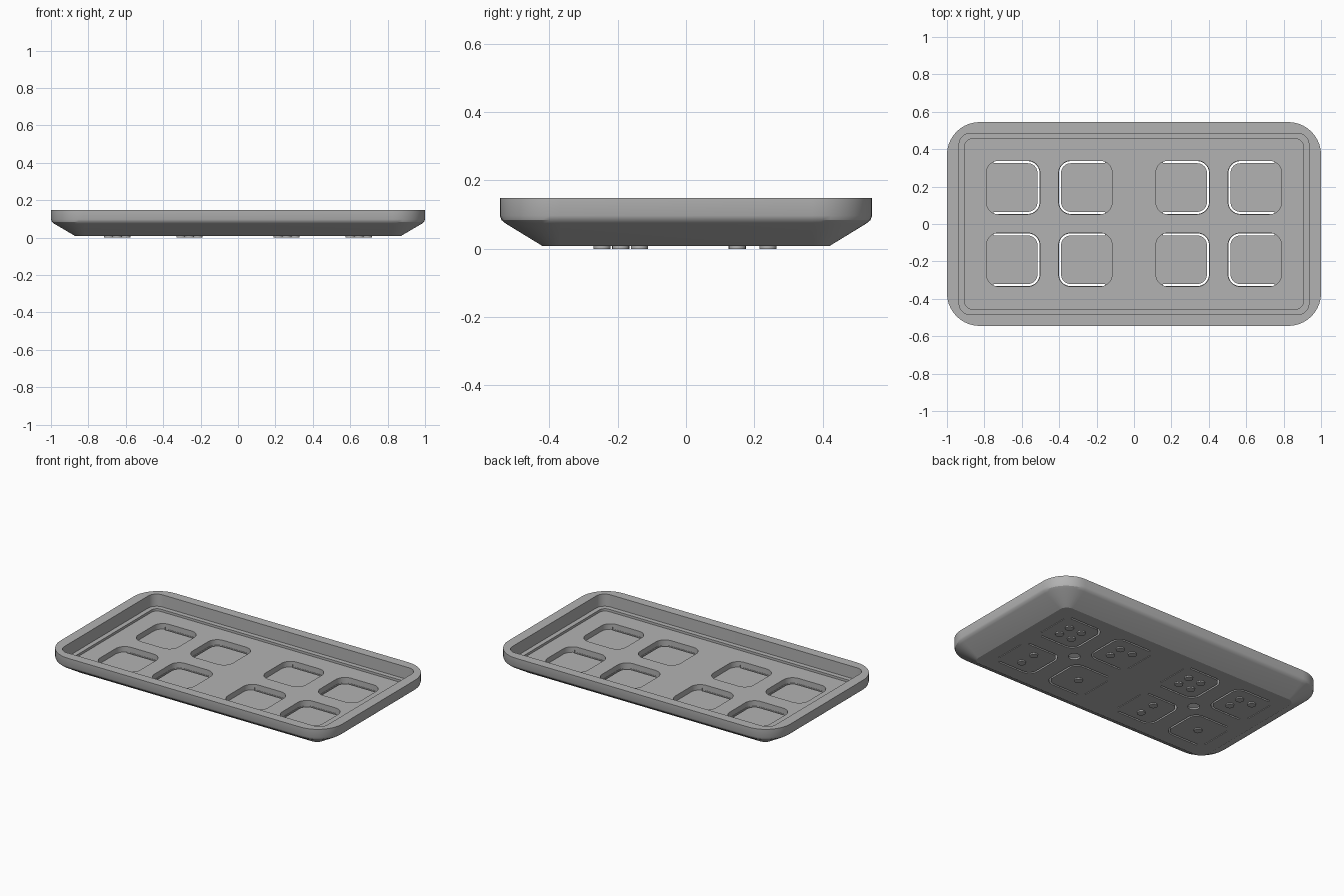
import bpy, bmesh, math
from mathutils import Vector

cube = bpy.data.objects.get("Cube")
if cube:
    bpy.data.objects.remove(cube, do_unlink=True)


def make_material(name, value):
    mat = bpy.data.materials.new(name)
    mat.use_nodes = True
    color = (value, value, value, 1)
    mat.diffuse_color = color
    mat.node_tree.nodes["Principled BSDF"].inputs["Base Color"].default_value = color
    return mat


grey = make_material("mid grey", 0.45)
white = make_material("off white", 0.9)


def rounded_rect(hx, hy, r, z, n=10):
    pts = []
    for k, (sx, sy) in enumerate([(1, 1), (-1, 1), (-1, -1), (1, -1)]):
        for i in range(n + 1):
            a = math.pi / 2 * (k + i / n)
            pts.append(Vector((sx * (hx - r) + r * math.cos(a),
                               sy * (hy - r) + r * math.sin(a), z)))
    return pts


def loft(bm, rings):
    """Skin equal-length rings and cap both ends."""
    loops = [[bm.verts.new(p) for p in ring] for ring in rings]
    for a, b in zip(loops, loops[1:]):
        for i in range(len(a)):
            j = (i + 1) % len(a)
            bm.faces.new((a[i], a[j], b[j], b[i]))
    bm.faces.new(loops[0][::-1])
    bm.faces.new(loops[-1])


def prism(bm, outline, z0, z1, center, flip=1):
    cx, cy = center
    loft(bm, [[Vector((cx + flip * p.x, cy + p.y, z)) for p in outline] for z in (z0, z1)])


def disc(n, r):
    return [Vector((r * math.cos(2 * math.pi * i / n), r * math.sin(2 * math.pi * i / n), 0))
            for i in range(n)]


def to_object(bm, name, mat):
    bmesh.ops.recalc_face_normals(bm, faces=bm.faces)
    mesh = bpy.data.meshes.new(name)
    bm.to_mesh(mesh)
    bm.free()
    mesh.materials.append(mat)
    obj = bpy.data.objects.new(name, mesh)
    bpy.context.collection.objects.link(obj)
    return obj


def activate(obj):
    bpy.ops.object.select_all(action='DESELECT')
    obj.select_set(True)
    bpy.context.view_layer.objects.active = obj


def cut(target, cutter):
    cutter.hide_render = True
    activate(target)
    mod = target.modifiers.new("cut", 'BOOLEAN')
    mod.operation = 'DIFFERENCE'
    mod.solver = 'EXACT'
    mod.object = cutter
    bpy.ops.object.modifier_apply(modifier=mod.name)
    bpy.data.objects.remove(cutter, do_unlink=True)


# Tray shell: sloped underside, upright wall, flat rim, ledge and floor
BASE, PAD_TOP, FLOOR, LEDGE, TOP = 0.008, 0.02, 0.055, 0.07, 0.148
bm = bmesh.new()
loft(bm, [rounded_rect(*s) for s in [
    (0.87, 0.42, 0.05, BASE),
    (0.983, 0.528, 0.16, 0.074),
    (0.995, 0.54, 0.17, 0.084),
    (1.0, 0.545, 0.175, 0.097),
    (1.0, 0.545, 0.175, TOP),
    (0.935, 0.485, 0.06, TOP),
    (0.935, 0.485, 0.06, LEDGE),
    (0.905, 0.455, 0.04, LEDGE),
    (0.905, 0.455, 0.04, FLOOR)]])
tray = to_object(bm, "tray", grey)

# Pad layout: two groups of four, hinges on the outer x side of each group
GROUPS = (-0.453, 0.453)
PADS = [(gx + sx * 0.193, sy * 0.193 + 0.002, sx, sy)
        for gx in GROUPS for sx in (-1, 1) for sy in (-1, 1)]

# Pockets above the pads
bm = bmesh.new()
for x, y, sx, sy in PADS:
    prism(bm, rounded_rect(0.143, 0.143, 0.065, 0), PAD_TOP, 0.1, (x, y))
cut(tray, to_object(bm, "pocket_cutter", grey))


# U-shaped slots around three sides, hinge grooves and blind holes
def u_path(h, r, end):
    pts = [p for p in rounded_rect(h, h, r, 0) if p.x < 0]
    return [Vector((end, h, 0))] + pts + [Vector((end, -h, 0))]


u_slot = u_path(0.141, 0.063, 0.105) + u_path(0.13, 0.052, 0.105)[::-1]
groove = rounded_rect(0.004, 0.1, 0.002, 0, 2)
bm = bmesh.new()
for x, y, sx, sy in PADS:
    prism(bm, u_slot, -0.05, 0.035, (x, y), sx)
    prism(bm, groove, -0.05, BASE + 0.004, (x + sx * 0.136, y))
for gx in GROUPS:
    prism(bm, disc(24, 0.035), -0.05, 0.026, (gx, 0))
cut(tray, to_object(bm, "slot_cutter", grey))
activate(tray)
bpy.ops.object.shade_smooth_by_angle(angle=math.radians(30))

# Raised counting dots under the pads
D = 0.045
DOTS = {(-1, -1): [(0, 0)],
        (1, -1): [(0, -D - 0.01), (0, D + 0.01)],
        (-1, 1): [(D, -D), (D, D), (-D, D)],
        (1, 1): [(-D, -D), (D, -D), (-D, D), (D, D)]}
bm = bmesh.new()
for x, y, sx, sy in PADS:
    for dx, dy in DOTS[sx, sy]:
        prism(bm, disc(20, 0.025), 0, BASE + 0.002, (x + dx, y + dy))
dots = to_object(bm, "counting_dots", grey)
activate(dots)
bpy.ops.object.shade_smooth_by_angle(angle=math.radians(30))

# Pale plates closing the blind holes
bm = bmesh.new()
for gx in GROUPS:
    prism(bm, disc(24, 0.034), 0.018, 0.026, (gx, 0))
to_object(bm, "hole_plates", white)
